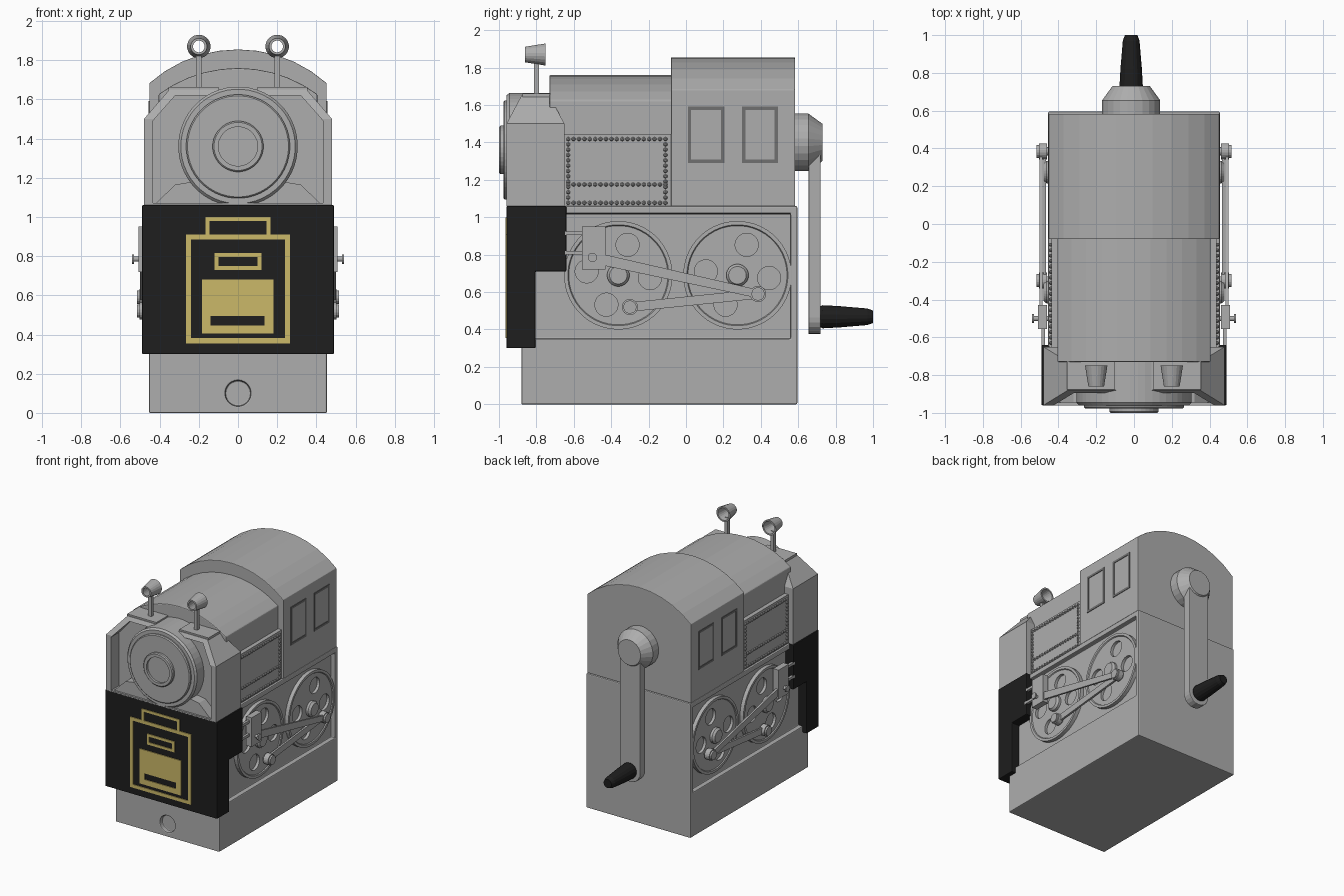
import bpy, bmesh, math
from mathutils import Vector

if "Cube" in bpy.data.objects:
    bpy.data.objects.remove(bpy.data.objects["Cube"])


def material(name, rgb):
    m = bpy.data.materials.new(name)
    m.use_nodes = True
    m.diffuse_color = (*rgb, 1)
    m.node_tree.nodes["Principled BSDF"].inputs["Base Color"].default_value = (*rgb, 1)
    return m


GREY = material("light_grey", (0.42, 0.42, 0.42))
DARK = material("dark_grey", (0.16, 0.16, 0.16))
BLACK = material("black", (0.013, 0.013, 0.013))
GOLD = material("gold", (0.6, 0.48, 0.14))


def finish(name, bm, mat):
    bmesh.ops.recalc_face_normals(bm, faces=bm.faces)
    me = bpy.data.meshes.new(name)
    bm.to_mesh(me)
    bm.free()
    ob = bpy.data.objects.new(name, me)
    me.materials.append(mat)
    bpy.context.collection.objects.link(ob)
    return ob


def place(axis, u, v, t):
    # 'x' takes (y, z) sections, 'y' takes (x, z) sections
    return Vector((t, u, v)) if axis == "x" else Vector((u, t, v))


def prism(name, axis, pts, a, b, mat=GREY):
    bm = bmesh.new()
    f = bm.faces.new([bm.verts.new(place(axis, u, v, a)) for u, v in pts])
    ext = bmesh.ops.extrude_face_region(bm, geom=[f])["geom"]
    moved = [g for g in ext if isinstance(g, bmesh.types.BMVert)]
    bmesh.ops.translate(bm, verts=moved, vec=place(axis, 0, 0, b - a))
    return finish(name, bm, mat)


def rect(u0, u1, v0, v1):
    return [(u0, v0), (u1, v0), (u1, v1), (u0, v1)]


def box(name, x, y, z, mat=GREY):
    return prism(name, "x", rect(*y, *z), x[0], x[1], mat)


def lathe(name, axis, centre, profile, n=32, mat=GREY, hollow=False):
    # profile is a list of (radius, position along the axis)
    bm = bmesh.new()
    rings = []
    for r, t in profile:
        angles = [2 * math.pi * (i + 0.5) / n for i in range(n)]
        rings.append([bm.verts.new(place(axis, centre[0] + r * math.cos(a),
                                         centre[1] + r * math.sin(a), t)) for a in angles])
    pairs = list(zip(rings, rings[1:])) + ([(rings[-1], rings[0])] if hollow else [])
    for p, q in pairs:
        for i in range(n):
            j = (i + 1) % n
            bm.faces.new((p[i], p[j], q[j], q[i]))
    if not hollow:
        bm.faces.new(rings[0])
        bm.faces.new(rings[-1])
    return finish(name, bm, mat)


def cut(ob, cutters):
    for c in cutters:
        m = ob.modifiers.new("cut", "BOOLEAN")
        m.operation, m.object, m.solver = "DIFFERENCE", c, "EXACT"
    bpy.context.view_layer.update()
    dg = bpy.context.evaluated_depsgraph_get()
    me = bpy.data.meshes.new_from_object(ob.evaluated_get(dg))
    ob.modifiers.clear()
    ob.data = me
    for c in cutters:
        bpy.data.objects.remove(c)
    return ob


def bevel(ob, w):
    m = ob.modifiers.new("bevel", "BEVEL")
    m.width, m.segments, m.limit_method = w, 2, "ANGLE"
    return ob


def mirror(ob):
    ob.modifiers.new("mirror", "MIRROR")
    return ob


def frame(name, axis, u, v, w, a, b, mat):
    # four bars around a rectangle
    bars = [rect(u[0], u[1], v[0], v[0] + w), rect(u[0], u[1], v[1] - w, v[1]),
            rect(u[0], u[0] + w, v[0] + w, v[1] - w), rect(u[1] - w, u[1], v[0] + w, v[1] - w)]
    return [prism(name, axis, p, a, b, mat) for p in bars]


def arched(half, bottom, top, radius, n=10):
    a = math.asin(half / radius)
    arc = [(radius * math.sin(a - 2 * a * i / n),
            top - radius + radius * math.cos(a - 2 * a * i / n)) for i in range(n + 1)]
    return [(-half, bottom), (half, bottom)] + arc


def capsule(p, q, r0, r1, n=10):
    # rounded bar outline between two points
    d = math.atan2(q[1] - p[1], q[0] - p[0])
    out = []
    for c, r, start in ((q, r1, d - math.pi / 2), (p, r0, d + math.pi / 2)):
        out += [(c[0] + r * math.cos(start + math.pi * i / n),
                 c[1] + r * math.sin(start + math.pi * i / n)) for i in range(n + 1)]
    return out


# Base with a sunken panel on each side and a round hole in front
base = box("base", (-0.455, 0.455), (-0.88, 0.595), (0, 1.06))
bevel(cut(base, [box("c", (0.42, 0.6), (-0.83, 0.56), (0.35, 1.02)),
                 box("c", (-0.6, -0.42), (-0.83, 0.56), (0.35, 1.02)),
                 lathe("c", "y", (0, 0.1), [(0.065, -1), (0.065, -0.85)])]), 0.007)

# Black front apron
apron = [(-0.96, 0.3), (-0.805, 0.3), (-0.805, 0.71), (-0.64, 0.71), (-0.64, 1.06), (-0.96, 1.06)]
bevel(prism("front_apron", "x", apron, -0.49, 0.49, BLACK), 0.006)

# Gold panel decoration on the apron
Y = (-0.966, -0.957)
frame("panel_border", "y", (-0.265, 0.265), (0.355, 0.91), 0.026, *Y, GOLD)
frame("panel_handle", "y", (-0.165, 0.165), (0.885, 1.0), 0.02, *Y, GOLD)
frame("panel_slot", "y", (-0.12, 0.12), (0.73, 0.815), 0.02, *Y, GOLD)
cut(box("panel_plate", (-0.185, 0.18), Y, (0.405, 0.68), GOLD),
    [box("c", (-0.14, 0.135), (-1, -0.9), (0.447, 0.495))])

# Nose cowl: tapered shell, open in front
bm = bmesh.new()
for hx, y0, y1, z in ((0.48, -0.96, -0.65, 1.06), (0.48, -0.96, -0.65, 1.5), (0.35, -0.88, -0.73, 1.65)):
    for x in (-hx, hx):
        for y in (y0, y1):
            bm.verts.new((x, y, z))
bmesh.ops.convex_hull(bm, input=bm.verts)
cowl = finish("nose_cowl", bm, GREY)
opening = [(-0.435, 1.07), (0.435, 1.07), (0.435, 1.49), (0.32, 1.62), (-0.32, 1.62), (-0.435, 1.49)]
cut(cowl, [prism("c", "y", opening, -1.1, -0.86)])
saddle = [(-0.43, 1.06), (0.43, 1.06), (0.32, 1.165), (0.26, 1.175), (-0.26, 1.175), (-0.32, 1.165)]
prism("drum_saddle", "y", saddle, -0.945, -0.85)

# Round front drum with stepped door
lathe("front_drum", "y", (0, 1.36), [(0.305, -0.72), (0.305, -0.945), (0.292, -0.96)], 48)
lathe("drum_door", "y", (0, 1.36), [(0.265, -0.95), (0.265, -0.97), (0.258, -0.977)], 48)
lathe("door_hub", "y", (0, 1.36), [(0.13, -0.97), (0.13, -0.993), (0.123, -1.0),
                                   (0.1, -1.0), (0.1, -0.982)], 32)

# Horns on posts, with their foot plates
for s in (-1, 1):
    x = 0.2 * s
    lathe("horn", "y", (x, 1.87), [(0.042, -0.86), (0.06, -0.75), (0.048, -0.75), (0.03, -0.86)], 20, GREY, True)
    box("horn_post", (x - 0.014, x + 0.014), (-0.814, -0.786), (1.64, 1.832))
    box("horn_foot", sorted((0.1 * s, 0.355 * s)), (-0.875, -0.725), (1.638, 1.662))

# Boiler and cab
bevel(prism("boiler", "y", arched(0.405, 1.06, 1.76, 0.68), -0.73, -0.07), 0.006)
cab = prism("cab", "y", arched(0.452, 1.06, 1.855, 0.68), -0.08, 0.583)
bevel(cab, 0.004)
for y in ((0.01, 0.205), (0.3, 0.492)):
    for bar in frame("window_frame", "x", y, (1.29, 1.592), 0.018, 0.45, 0.456, DARK):
        mirror(bar)

# Riveted side panels
mirror(box("rivet_panel", (0.39, 0.438), (-0.65, -0.08), (1.06, 1.445)))
spots = [(-0.63 + 0.52 * i / 18, z) for i in range(19) for z in (1.418, 1.175, 1.077)]
spots += [(y, 1.077 + 0.341 * i / 12) for i in range(1, 12) for y in (-0.63, -0.11)]
bm = bmesh.new()
for y, z in spots:
    made = bmesh.ops.create_icosphere(bm, subdivisions=1, radius=0.012)["verts"]
    bmesh.ops.translate(bm, verts=made, vec=(0.44, y, z))
mirror(finish("rivets", bm, GREY))

# Drive wheels with four holes each
for wy in (-0.362, 0.275):
    c = (wy, 0.69)
    wheel = lathe("wheel", "x", c, [(0.29, 0.415), (0.29, 0.45), (0.27, 0.45), (0.265, 0.443)], 48)
    holes = []
    for deg in (73, 173, 248, 355):
        a = math.radians(deg)
        h = (wy + 0.17 * math.cos(a), 0.69 + 0.17 * math.sin(a))
        holes.append(lathe("c", "x", h, [(0.062, 0.421), (0.062, 0.6)], 24))
    mirror(cut(wheel, holes))
    mirror(lathe("wheel_hub", "x", c, [(0.06, 0.43), (0.06, 0.462), (0.047, 0.478)], 24))

# Rods, crosshead and pins
PIN, LOW, HEAD = (0.385, 0.59), (-0.3, 0.52), (-0.5, 0.785)
mirror(prism("side_rod", "x", capsule(LOW, PIN, 0.025, 0.025), 0.465, 0.48))
mirror(prism("main_rod", "x", capsule(HEAD, PIN, 0.03, 0.022), 0.485, 0.5))
for p in (PIN, LOW):
    mirror(lathe("rod_boss", "x", p, [(0.043, 0.46), (0.043, 0.502)], 20))
    mirror(lathe("rod_pin", "x", p, [(0.022, 0.42), (0.022, 0.502), (0.035, 0.502), (0.035, 0.515)], 16))
mirror(box("crosshead", (0.46, 0.508), (-0.555, -0.43), (0.72, 0.95)))
mirror(lathe("crosshead_pin", "x", HEAD, [(0.013, 0.45), (0.013, 0.53), (0.025, 0.53), (0.025, 0.54)], 16))
for z in (0.8, 0.905):
    mirror(box("guide_bar", (0.47, 0.49), (-0.66, -0.54), (z, z + 0.02)))

# Rear crank with black handle
CX = -0.015
lathe("crank_cap", "y", (CX, 1.4), [(0.155, 0.57), (0.155, 0.655), (0.1, 0.73)], 24)
bevel(prism("crank_arm", "y", capsule((CX, 0.465), (CX, 1.4), 0.09, 0.09), 0.655, 0.72), 0.005)
lathe("crank_handle", "y", (CX, 0.468), [(0.055, 0.715), (0.063, 0.73), (0.058, 0.82),
                                         (0.045, 0.97), (0.034, 1.0)], 16, BLACK)
